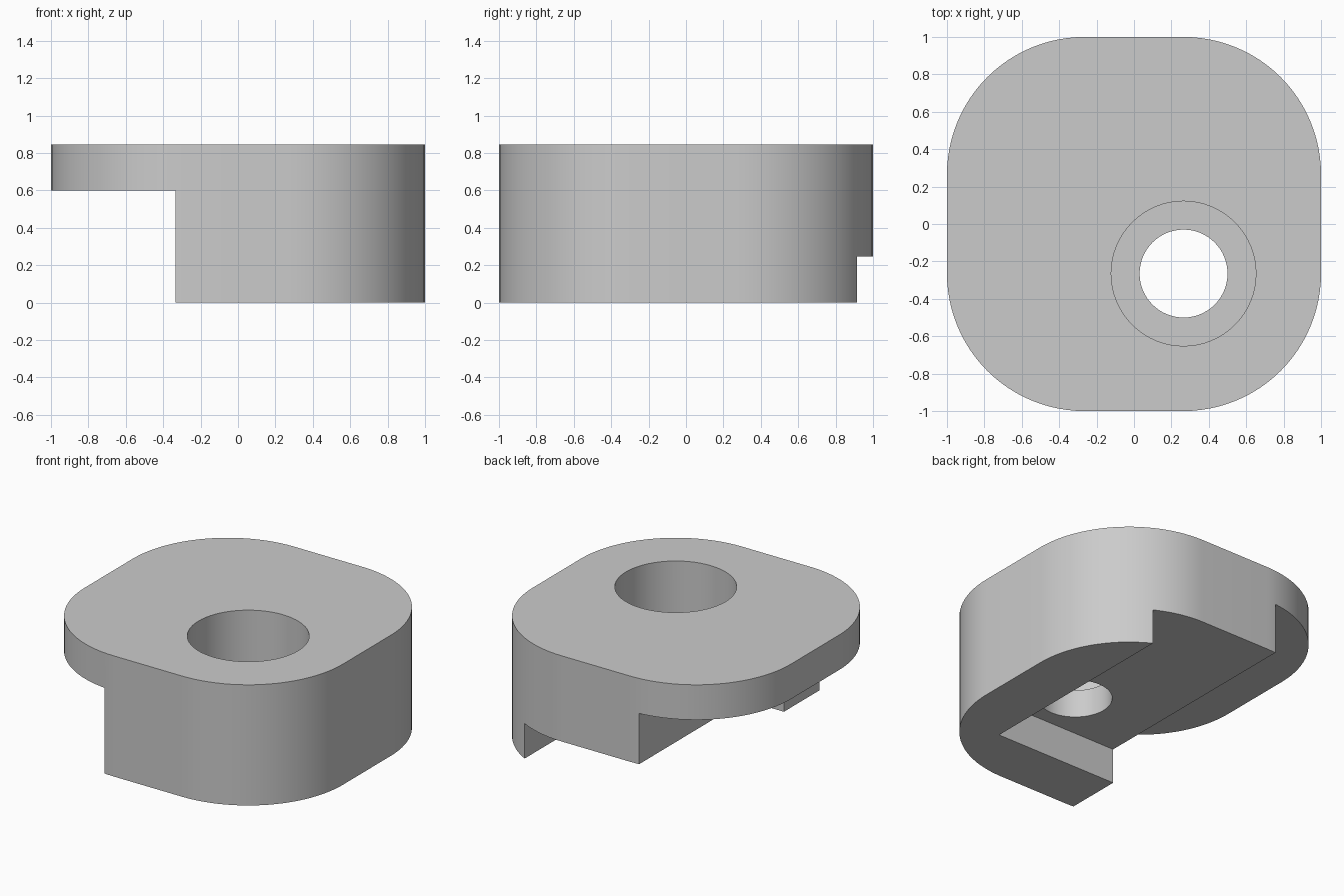
import bpy, bmesh
from math import cos, sin, pi, radians

cube = bpy.data.objects.get("Cube")
if cube:
    bpy.data.objects.remove(cube, do_unlink=True)

GREY = (0.6, 0.6, 0.6, 1)
HEIGHT = 0.845
CORNER = 0.265           # corner arc centre offset
RADIUS = 1 - CORNER
STEP = 0.245             # underside pocket height
FLANGE_Z = 0.6

mat = bpy.data.materials.new("plain grey")
mat.use_nodes = True
mat.diffuse_color = GREY
mat.node_tree.nodes["Principled BSDF"].inputs["Base Color"].default_value = GREY


def prism(name, outline, z0, z1):
    """Extrude a closed outline from z0 to z1."""
    bm = bmesh.new()
    face = bm.faces.new([bm.verts.new((x, y, z0)) for x, y in outline])
    top = bmesh.ops.extrude_face_region(bm, geom=[face])["geom"]
    verts = [v for v in top if isinstance(v, bmesh.types.BMVert)]
    bmesh.ops.translate(bm, verts=verts, vec=(0, 0, z1 - z0))
    bmesh.ops.recalc_face_normals(bm, faces=bm.faces)
    mesh = bpy.data.meshes.new(name)
    bm.to_mesh(mesh)
    bm.free()
    mesh.materials.append(mat)
    obj = bpy.data.objects.new(name, mesh)
    bpy.context.collection.objects.link(obj)
    return obj


def box(name, x0, x1, y0, y1, z0, z1):
    return prism(name, [(x0, y0), (x1, y0), (x1, y1), (x0, y1)], z0, z1)


def arc(cx, cy, r, start, sweep, n):
    return [(cx + r * cos(start + sweep * i / n), cy + r * sin(start + sweep * i / n))
            for i in range(n + 1)]


def circle(cx, cy, r, n=64):
    return arc(cx, cy, r, 0, 2 * pi, n)[:-1]


# Rounded square body
outline = []
for k, (sx, sy) in enumerate([(1, 1), (-1, 1), (-1, -1), (1, -1)]):
    outline += arc(sx * CORNER, sy * CORNER, RADIUS, k * pi / 2, pi / 2, 24)
body = prism("stepped_block", outline, 0, HEIGHT)

# Side undercut, L-shaped underside pocket, through hole and counterbore
cutters = [
    box("flange_undercut", -1.5, -0.335, -1.5, 1.5, -0.5, FLANGE_Z),
    box("underside_pocket", -0.8, 0.61, -0.605, 1.5, -0.4, STEP),
    prism("through_hole", circle(CORNER, -CORNER, 0.235), -0.3, HEIGHT + 0.3),
    prism("counterbore", circle(CORNER, -CORNER, 0.387), 0.44, HEIGHT + 0.2),
]
bpy.ops.object.select_all(action="DESELECT")
bpy.context.view_layer.objects.active = body
body.select_set(True)
for cutter in cutters:
    mod = body.modifiers.new(cutter.name, "BOOLEAN")
    mod.operation = "DIFFERENCE"
    mod.solver = "EXACT"
    mod.object = cutter
    bpy.ops.object.modifier_apply(modifier=mod.name)
    bpy.data.objects.remove(cutter, do_unlink=True)

bpy.ops.object.shade_smooth_by_angle(angle=radians(30))
